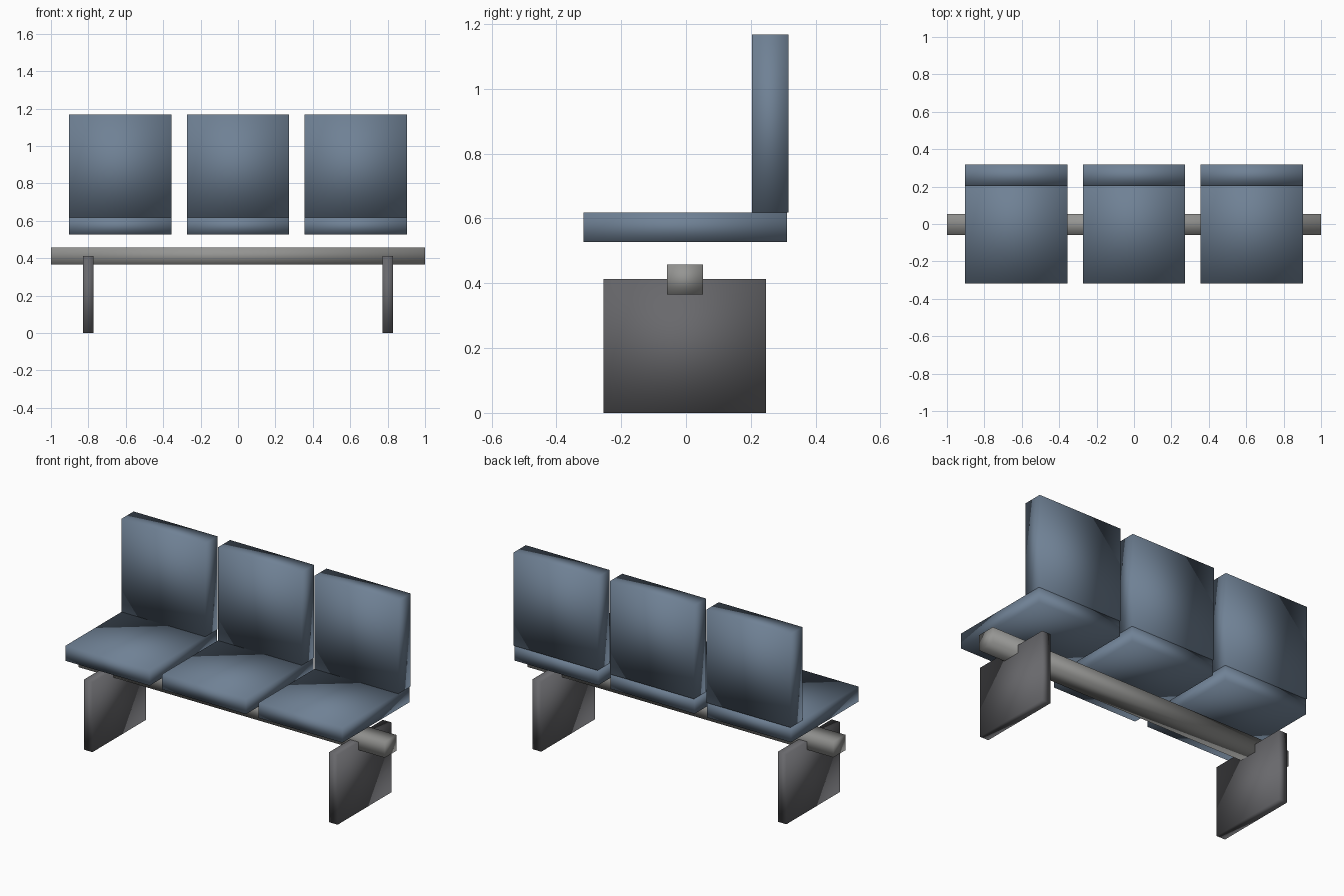
import bpy
import bmesh
from mathutils import Matrix, Vector

if "Cube" in bpy.data.objects:
    bpy.data.objects.remove(bpy.data.objects["Cube"])


def material(name, rgb):
    mat = bpy.data.materials.new(name)
    mat.diffuse_color = (*rgb, 1)
    mat.use_nodes = True
    mat.node_tree.nodes["Principled BSDF"].inputs["Base Color"].default_value = mat.diffuse_color
    return mat


def box(name, low, high, mat):
    """Smooth-shaded eight-corner block between two opposite corners."""
    low, high = Vector(low), Vector(high)
    bm = bmesh.new()
    bmesh.ops.create_cube(bm, size=1, matrix=Matrix.LocRotScale(None, None, high - low))
    for face in bm.faces:
        face.smooth = True
    mesh = bpy.data.meshes.new(name)
    bm.to_mesh(mesh)
    bm.free()
    mesh.materials.append(mat)
    obj = bpy.data.objects.new(name, mesh)
    obj.location = (low + high) / 2
    bpy.context.collection.objects.link(obj)
    return obj


blue = material("blue_upholstery", (0.16, 0.22, 0.30))
steel = material("grey_metal", (0.30, 0.30, 0.29))
dark = material("dark_metal", (0.14, 0.14, 0.15))

# Support beam running through both legs
box("support_beam", (-1, -0.058, 0.366), (1, 0.053, 0.458), steel)

# Slab legs
for side, x in (("left", -0.801), ("right", 0.801)):
    box(side + "_leg", (x - 0.028, -0.254, 0), (x + 0.028, 0.247, 0.413), dark)

# Three seats, each a cushion and a backrest
for side, x in (("left", -0.63), ("middle", 0), ("right", 0.63)):
    box(side + "_seat", (x - 0.274, -0.317, 0.528), (x + 0.274, 0.311, 0.618), blue)
    box(side + "_backrest", (x - 0.274, 0.204, 0.618), (x + 0.274, 0.317, 1.168), blue)
